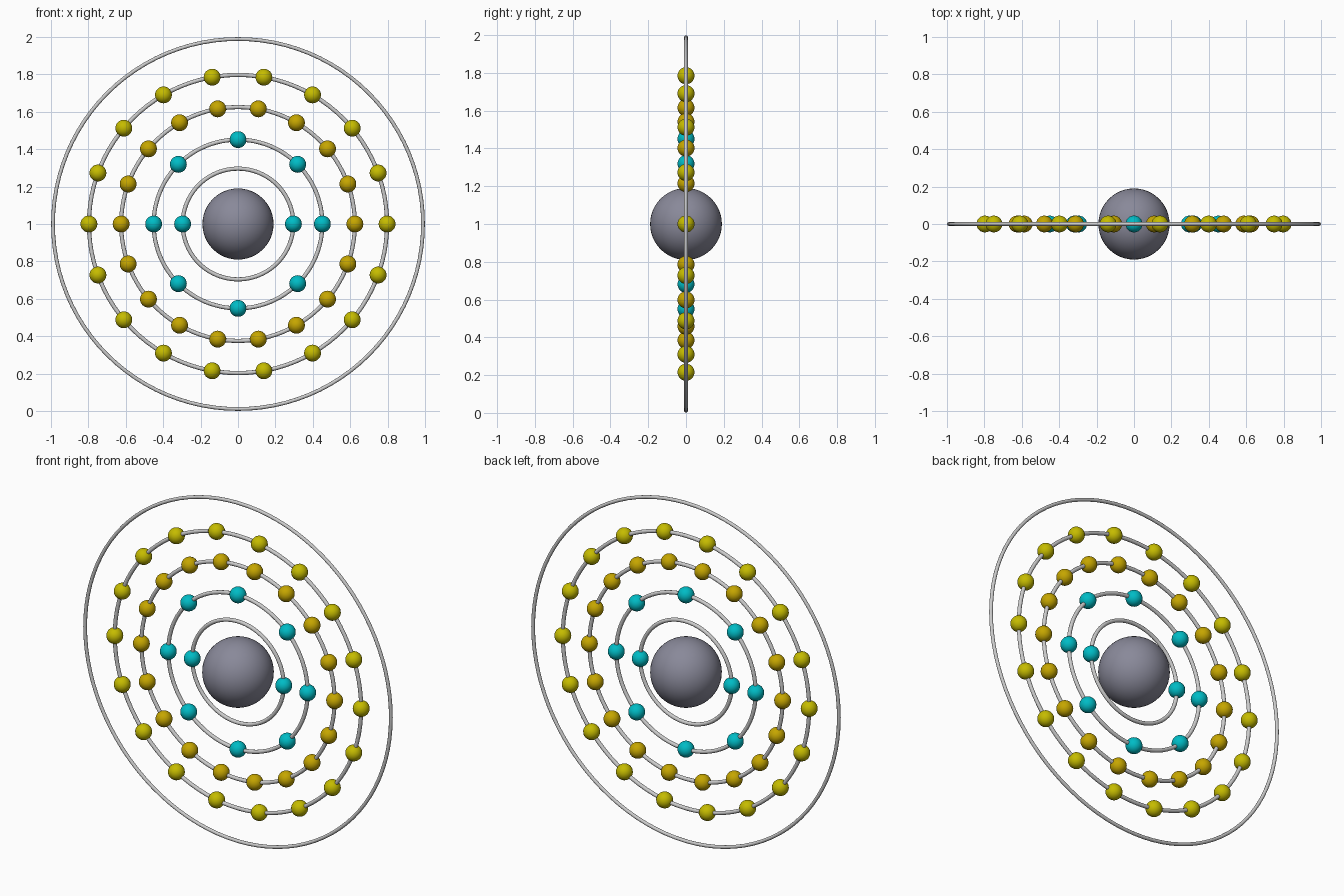
import bpy
from math import radians, cos, sin, pi

if "Cube" in bpy.data.objects:
    bpy.data.objects.remove(bpy.data.objects["Cube"])

CENTER_Z = 1.0


def material(name, rgb):
    mat = bpy.data.materials.new(name)
    mat.diffuse_color = (*rgb, 1)
    mat.use_nodes = True
    mat.node_tree.nodes["Principled BSDF"].inputs["Base Color"].default_value = mat.diffuse_color
    return mat


def finish(name, mat=None):
    obj = bpy.context.object
    obj.name = name
    bpy.ops.object.shade_smooth()
    if mat:
        obj.data.materials.append(mat)


def ball(name, radius, x, z, mat, segments, rings):
    bpy.ops.mesh.primitive_uv_sphere_add(segments=segments, ring_count=rings,
                                         radius=radius, location=(x, 0, z))
    finish(name, mat)


def orbit(name, radius, tube):
    bpy.ops.mesh.primitive_torus_add(major_radius=radius, minor_radius=tube,
                                     major_segments=96, minor_segments=12,
                                     location=(0, 0, CENTER_Z),
                                     rotation=(radians(90), 0, 0))
    finish(name)


slate = material("slate", (0.25, 0.25, 0.32))
cyan = material("cyan", (0.0, 0.50, 0.56))
gold = material("gold", (0.56, 0.38, 0.0))
yellow = material("yellow", (0.56, 0.50, 0.0))

# Nucleus
ball("nucleus", 0.19, 0, CENTER_Z, slate, 48, 24)

# Orbit rings with evenly spaced electrons: radius, tube, count, colour
shells = [
    (0.296, 0.011, 2, cyan),
    (0.451, 0.011, 8, cyan),
    (0.625, 0.011, 18, gold),
    (0.797, 0.011, 18, yellow),
    (0.989, 0.010, 0, None),
]
for s, (radius, tube, count, mat) in enumerate(shells, 1):
    orbit(f"orbit_ring_{s}", radius, tube)
    for i in range(count):
        a = 2 * pi * i / count
        ball(f"electron_{s}_{i + 1}", 0.045, radius * cos(a),
             CENTER_Z + radius * sin(a), mat, 24, 16)
